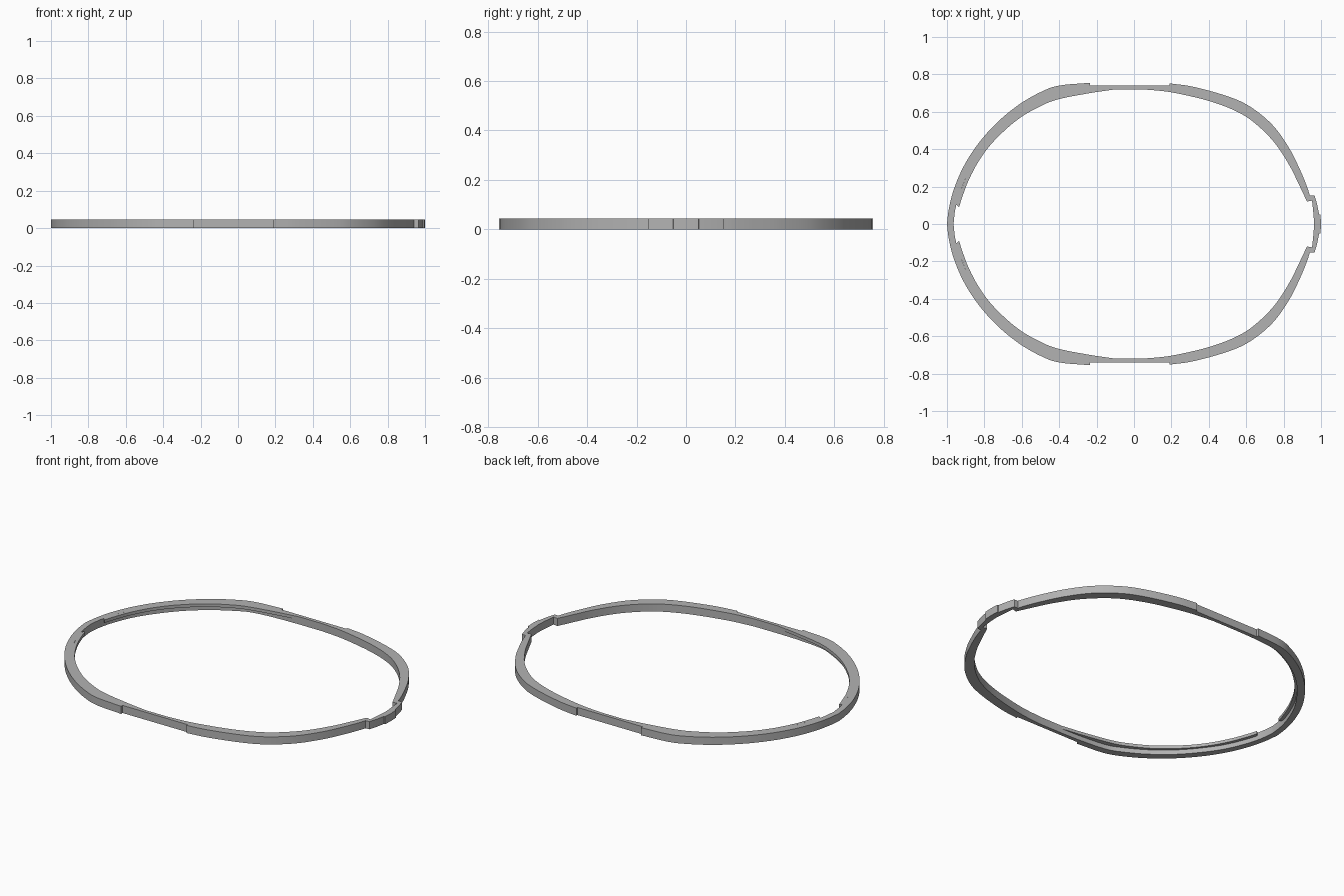
import bpy, bmesh, math
from mathutils import Vector

if "Cube" in bpy.data.objects:
    bpy.data.objects.remove(bpy.data.objects["Cube"])

HEIGHT = 0.045
LIP_Z = 0.027

grey = bpy.data.materials.new("plain grey")
grey.diffuse_color = (0.45, 0.45, 0.45, 1)
grey.use_nodes = True
grey.node_tree.nodes["Principled BSDF"].inputs["Base Color"].default_value = grey.diffuse_color


def smooth(pts, steps=6):
    """Catmull-Rom curve through the points."""
    p = [Vector(q) for q in pts]
    p = [2 * p[0] - p[1]] + p + [2 * p[-1] - p[-2]]
    out = []
    for a, b, c, d in zip(p, p[1:], p[2:], p[3:]):
        for i in range(steps):
            t = i / steps
            out.append(0.5 * (2 * b + (c - a) * t + (2 * a - 5 * b + 4 * c - d) * t * t
                              + (3 * b - a - 3 * c + d) * t ** 3))
    return out + [p[-2]]


def mirrored(half):
    """Close a half outline (left end to right end) across the x axis."""
    return half + [Vector((v.x, -v.y)) for v in reversed(half[1:-1])]


def slab(name, loops, z0, z1):
    """Fill the loops (outline and optional hole) and extrude upward."""
    bm = bmesh.new()
    edges = []
    for loop in loops:
        vs = [bm.verts.new((v.x, v.y, z0)) for v in loop]
        edges += [bm.edges.new((vs[i - 1], vs[i])) for i in range(len(vs))]
    bmesh.ops.triangle_fill(bm, use_beauty=True, edges=edges)
    ext = bmesh.ops.extrude_face_region(bm, geom=bm.faces[:])
    for g in ext["geom"]:
        if isinstance(g, bmesh.types.BMVert):
            g.co.z = z1
    bmesh.ops.recalc_face_normals(bm, faces=bm.faces)
    me = bpy.data.meshes.new(name)
    bm.to_mesh(me)
    bm.free()
    me.materials.append(grey)
    ob = bpy.data.objects.new(name, me)
    bpy.context.collection.objects.link(ob)
    bpy.context.view_layer.objects.active = ob
    ob.select_set(True)
    bpy.ops.object.shade_smooth_by_angle(angle=math.radians(25))
    ob.select_set(False)


# Outer outline: broad left arc, straight side, right arc, end tab
outer = (smooth([(-1, 0), (-0.99, 0.08), (-0.965, 0.18), (-0.915, 0.30), (-0.84, 0.42),
                 (-0.74, 0.535), (-0.62, 0.635), (-0.5, 0.705), (-0.4, 0.74), (-0.235, 0.755)])
         + [Vector((-0.235, 0.741)), Vector((0.19, 0.741))]
         + smooth([(0.19, 0.752), (0.32, 0.733), (0.5, 0.683), (0.62, 0.628), (0.74, 0.53),
                   (0.83, 0.405), (0.89, 0.285), (0.925, 0.20), (0.94, 0.153)])
         + [Vector(q) for q in ((0.965, 0.153), (0.978, 0.11), (0.99, 0.052), (0.997, 0.05), (1, 0))])

# Inner outline of the main wall
inner = (smooth([(-0.965, 0), (-0.955, 0.08), (-0.93, 0.17), (-0.88, 0.285), (-0.81, 0.39),
                 (-0.715, 0.50), (-0.60, 0.595), (-0.48, 0.665), (-0.39, 0.70), (-0.235, 0.716),
                 (-0.1, 0.72)])
         + smooth([(0.05, 0.72), (0.2, 0.704), (0.4, 0.658), (0.55, 0.601), (0.65, 0.536),
                   (0.75, 0.436), (0.83, 0.315), (0.88, 0.215), (0.925, 0.12)])
         + [Vector(q) for q in ((0.952, 0.125), (0.96, 0.05), (0.963, 0))])

slab("ring_wall", [mirrored(outer), mirrored(inner)], 0, HEIGHT)

# Overhanging lip along the inside of each left arc
wall_edge = smooth([(-0.95, 0.105), (-0.93, 0.17), (-0.88, 0.285), (-0.81, 0.39), (-0.715, 0.50),
                    (-0.60, 0.595), (-0.48, 0.665), (-0.39, 0.70), (-0.235, 0.716), (-0.1, 0.72)])
lip_edge = smooth([(-0.12, 0.717), (-0.235, 0.700), (-0.4, 0.668), (-0.5, 0.63), (-0.62, 0.56),
                   (-0.74, 0.453), (-0.82, 0.352), (-0.88, 0.243), (-0.918, 0.145), (-0.935, 0.09)])
lip = wall_edge + lip_edge
slab("back_lip", [lip], LIP_Z, HEIGHT)
slab("front_lip", [[Vector((v.x, -v.y)) for v in lip]], LIP_Z, HEIGHT)
